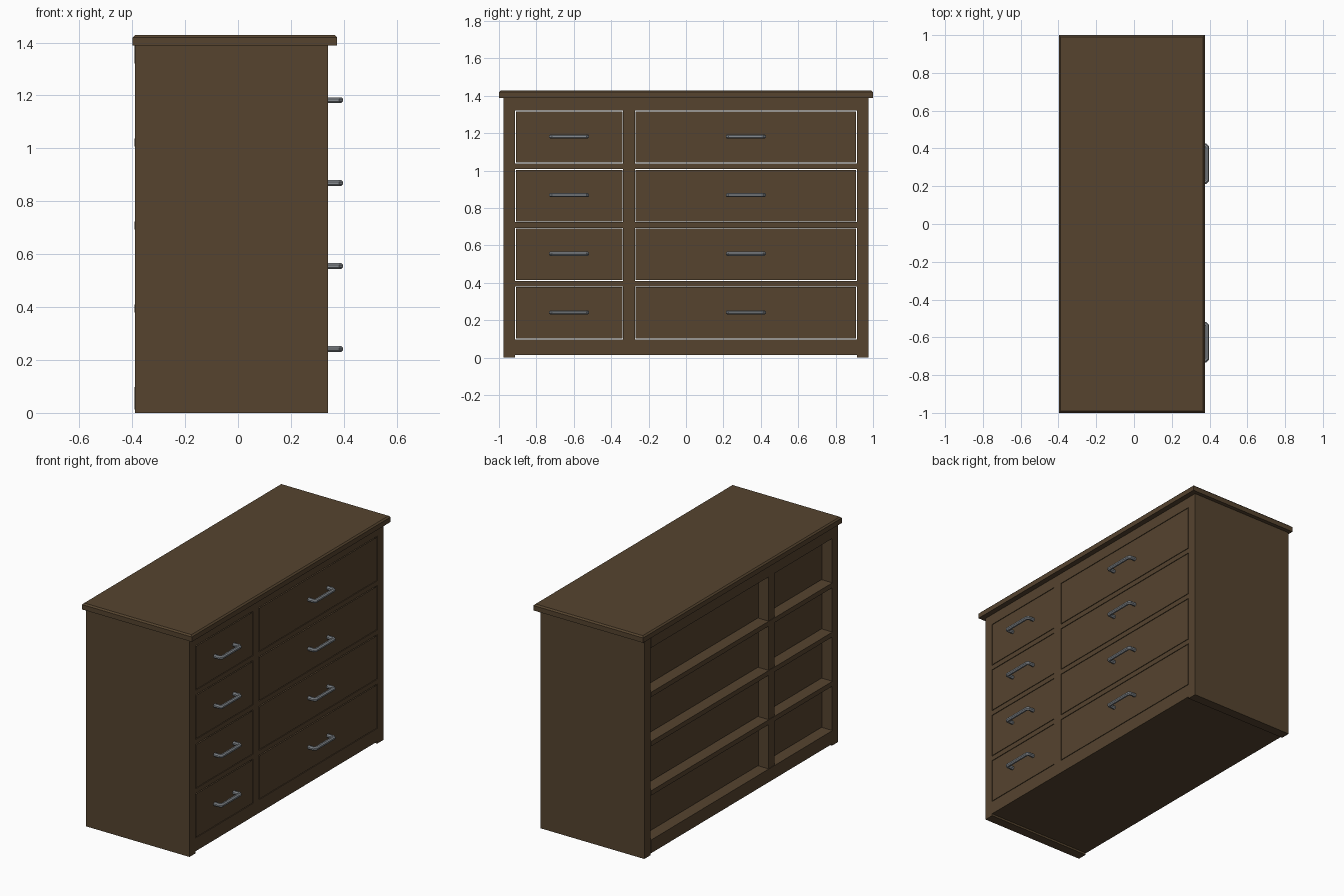
import bpy, bmesh, math
from mathutils import Vector

if "Cube" in bpy.data.objects:
    bpy.data.objects.remove(bpy.data.objects["Cube"])


def material(name, rgb):
    m = bpy.data.materials.new(name)
    m.diffuse_color = (*rgb, 1)
    m.use_nodes = True
    m.node_tree.nodes["Principled BSDF"].inputs["Base Color"].default_value = m.diffuse_color
    return m


WOOD = material("dark brown wood", (0.092, 0.057, 0.028))
METAL = material("brushed grey metal", (0.25, 0.27, 0.29))


def finish(name, bm, mat):
    bmesh.ops.recalc_face_normals(bm, faces=bm.faces)
    me = bpy.data.meshes.new(name)
    bm.to_mesh(me)
    bm.free()
    me.materials.append(mat)
    ob = bpy.data.objects.new(name, me)
    bpy.context.collection.objects.link(ob)
    return ob


def box_bm(x, y, z):
    bm = bmesh.new()
    bmesh.ops.create_cube(bm, size=1)
    for v in bm.verts:
        v.co = Vector([(r[0] + r[1]) / 2 + c * (r[1] - r[0])
                       for c, r in zip(v.co, (x, y, z))])
    return bm


def box(name, x, y, z):
    return finish(name, box_bm(x, y, z), WOOD)


FRONT, BACK = 0.341, -0.389
Z0, OPEN, PITCH = 0.097, 0.283, 0.3135
COLUMNS = {"narrow": (-0.914, -0.336), "wide": (-0.274, 0.914)}

# top board with chamfered upper edges
bm = box_bm((-0.398, 0.375), (-1, 1), (1.388, 1.428))
edges = [e for e in bm.edges if all(v.co.z > 1.42 for v in e.verts)]
bmesh.ops.bevel(bm, geom=edges, offset=0.009, segments=1, affect='EDGES')
finish("top_board", bm, WOOD)

# side panels, standing on the floor
for s, side in ((-1, "left"), (1, "right")):
    y = sorted((s * 0.914, s * 0.975))
    box(side + "_side_panel", (BACK, FRONT), y, (0, 1.388))

# base, shelves, top rail and the upright divider
levels = [(0.013, Z0)]
levels += [(Z0 + OPEN + i * PITCH, Z0 + (i + 1) * PITCH) for i in range(3)]
levels += [(Z0 + OPEN + 3 * PITCH, 1.388)]
for i, z in enumerate(levels):
    box("shelf_%d" % i, (BACK - 0.003, FRONT), (-0.914, 0.914), z)
for i in range(4):
    z = Z0 + i * PITCH
    box("divider_%d" % i, (BACK, FRONT), (-0.336, -0.274), (z, z + OPEN))


def drawer(name, y, z):
    # open-topped box with a narrow gap all round
    g = 0.004
    bm = box_bm((-0.32, FRONT), (y[0] + g, y[1] - g), (z + g, z + OPEN - g))
    bm.normal_update()
    top = [f for f in bm.faces if f.normal.z > 0.9]
    bmesh.ops.inset_region(bm, faces=top, thickness=0.025)
    bmesh.ops.translate(bm, verts=top[0].verts, vec=(0, 0, -0.24))
    finish(name, bm, WOOD)


def handle(name, yc, zc):
    # U-shaped round bar with mitred, clipped corners
    h, r, n, xo, c = 0.096, 0.012, 8, 0.386, 0.008
    path = [(FRONT - 0.002, -h), (xo - c, -h), (xo, -h + c),
            (xo, h - c), (xo - c, h), (FRONT - 0.002, h)]
    path = [Vector(p) for p in path]
    bm = bmesh.new()
    rings = []
    for i, p in enumerate(path):
        a = (p - path[i - 1]).normalized() if i else None
        b = (path[i + 1] - p).normalized() if i < len(path) - 1 else None
        a, b = a or b, b or a
        t = (a + b).normalized()
        side = Vector((t.y, -t.x)) / t.dot(a)
        ring = []
        for k in range(n):
            ang = 2 * math.pi * (k + 0.5) / n
            q = p + side * r * math.cos(ang)
            ring.append(bm.verts.new((q.x, yc + q.y, zc + r * math.sin(ang))))
        rings.append(ring)
    for r0, r1 in zip(rings, rings[1:]):
        for k in range(n):
            j = (k + 1) % n
            bm.faces.new((r0[k], r0[j], r1[j], r1[k]))
    bm.faces.new(rings[0])
    bm.faces.new(rings[-1])
    finish(name, bm, METAL)


# drawers and their handles
for col, y in COLUMNS.items():
    for i in range(4):
        z = Z0 + i * PITCH
        drawer("%s_drawer_%d" % (col, i), y, z)
        handle("%s_handle_%d" % (col, i), sum(y) / 2, z + OPEN / 2 + 0.003)
